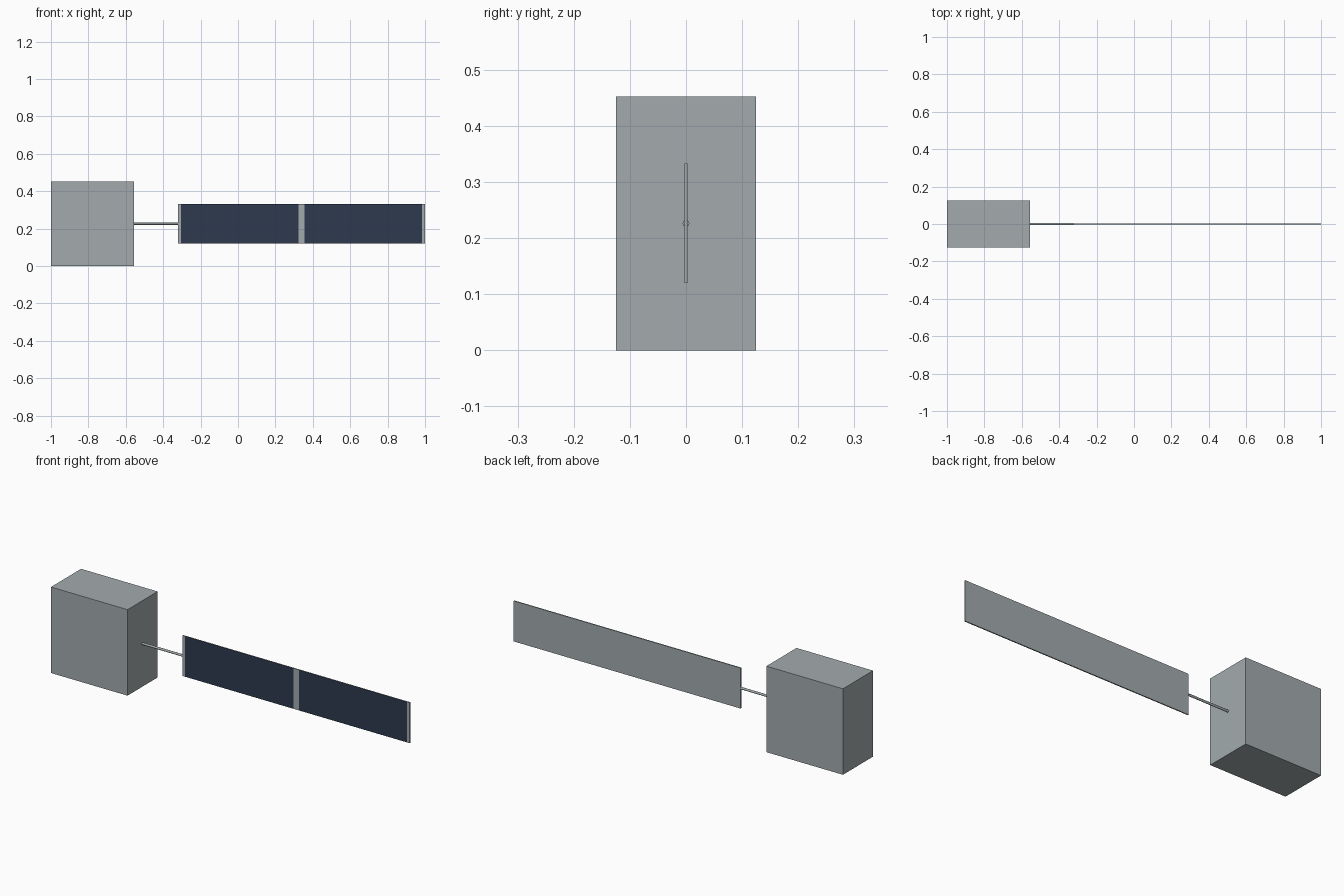
import bpy, bmesh, math
from mathutils import Matrix

old = bpy.data.objects.get("Cube")
if old:
    bpy.data.objects.remove(old, do_unlink=True)


def make_material(name, rgb):
    mat = bpy.data.materials.new(name)
    mat.use_nodes = True
    colour = (*rgb, 1)
    mat.diffuse_color = colour
    mat.node_tree.nodes["Principled BSDF"].inputs["Base Color"].default_value = colour
    return mat


grey = make_material("light grey metal", (0.366, 0.407, 0.418))
navy = make_material("navy solar cell", (0.026, 0.042, 0.076))

MID_Z = 0.226
BODY_END, PANEL_START, PANEL_END = -0.555, -0.32, 1.0


def finish(bm, name, mats):
    mesh = bpy.data.meshes.new(name)
    bm.to_mesh(mesh)
    bm.free()
    for mat in mats:
        mesh.materials.append(mat)
    obj = bpy.data.objects.new(name, mesh)
    bpy.context.collection.objects.link(obj)
    return obj


def box(x0, x1, depth, height):
    bm = bmesh.new()
    place = Matrix.Translation(((x0 + x1) / 2, 0, MID_Z))
    size = Matrix.Diagonal((x1 - x0, depth, height, 1))
    bmesh.ops.create_cube(bm, size=1, matrix=place @ size)
    return bm


# Main body
finish(box(-1, BODY_END, 0.25, 2 * MID_Z), "body", [grey])

# Round boom joining the body to the panel
bm = bmesh.new()
turn = Matrix.Rotation(math.pi / 2, 4, 'Y')
place = Matrix.Translation(((BODY_END + PANEL_START) / 2, 0, MID_Z))
bmesh.ops.create_cone(bm, cap_ends=True, segments=16, radius1=0.006, radius2=0.006,
                      depth=PANEL_START - BODY_END, matrix=place @ turn)
for face in bm.faces:
    face.smooth = len(face.verts) == 4
for edge in bm.edges:
    edge.smooth = all(f.smooth for f in edge.link_faces)
finish(bm, "boom", [grey])

# Solar panel: sliced across, with two navy cells on the front
cells = [(-0.306, 0.324), (0.356, 0.984)]
bm = box(PANEL_START, PANEL_END, 0.006, 0.213)
for x in (x for cell in cells for x in cell):
    bmesh.ops.bisect_plane(bm, geom=bm.verts[:] + bm.edges[:] + bm.faces[:],
                           plane_co=(x, 0, 0), plane_no=(1, 0, 0))
bm.normal_update()
for face in bm.faces:
    x = face.calc_center_median().x
    if face.normal.y < -0.9 and any(a < x < b for a, b in cells):
        face.material_index = 1
finish(bm, "solar_panel", [grey, navy])
